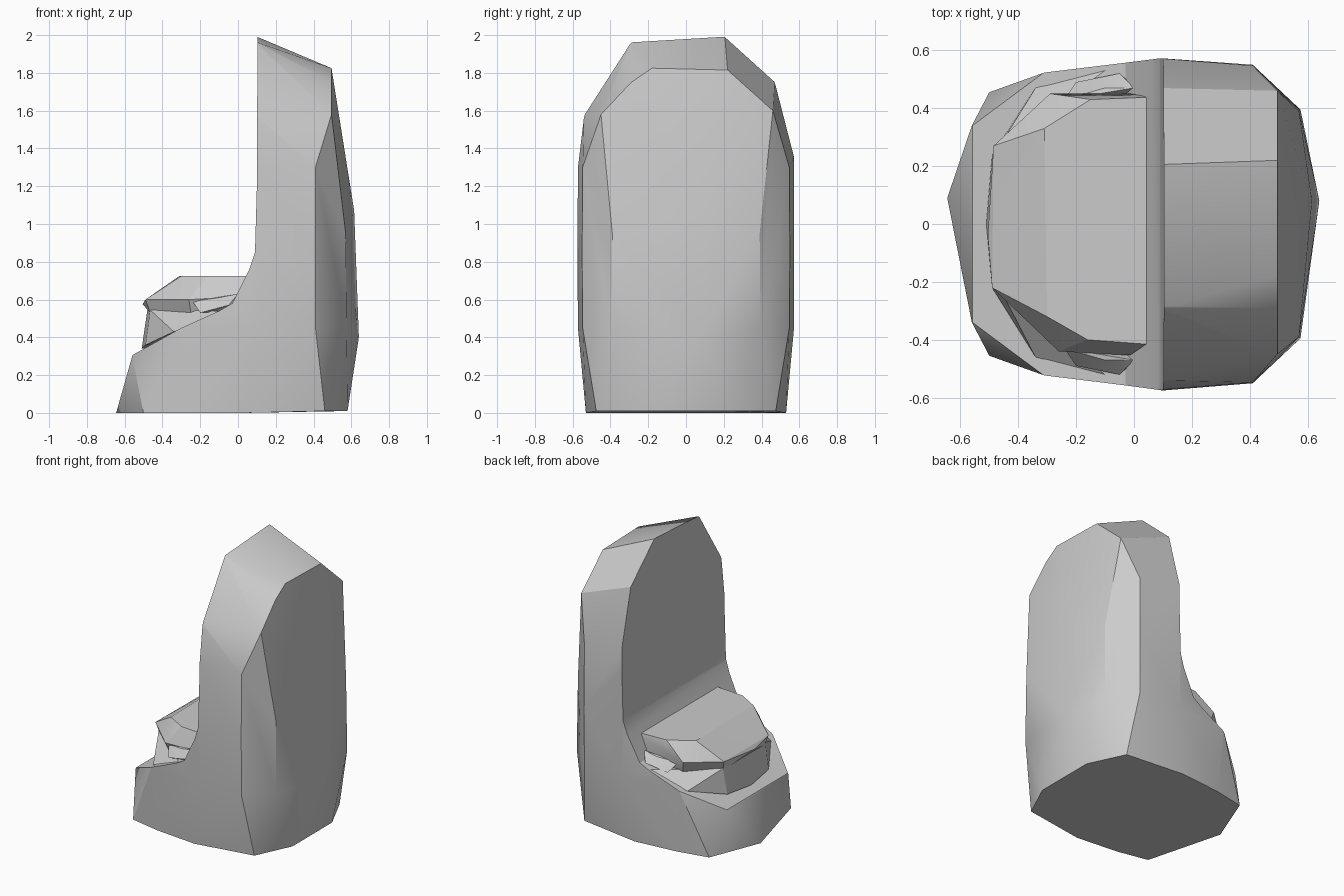
import bpy, bmesh, math

if "Cube" in bpy.data.objects:
    bpy.data.objects.remove(bpy.data.objects["Cube"])


def finish(obj, angle):
    bpy.ops.object.select_all(action='DESELECT')
    obj.select_set(True)
    bpy.context.view_layer.objects.active = obj
    bpy.ops.object.shade_smooth_by_angle(angle=math.radians(angle))


def make(name, bm):
    bmesh.ops.recalc_face_normals(bm, faces=bm.faces[:])
    mesh = bpy.data.meshes.new(name)
    bm.to_mesh(mesh)
    bm.free()
    obj = bpy.data.objects.new(name, mesh)
    bpy.context.collection.objects.link(obj)
    return obj


def hull(name, points):
    """Faceted convex block through the given points."""
    bm = bmesh.new()
    for p in points:
        bm.verts.new(p)
    res = bmesh.ops.convex_hull(bm, input=bm.verts[:])
    junk = {g for g in res['geom_interior'] + res['geom_unused']
            if isinstance(g, bmesh.types.BMVert)}
    if junk:
        bmesh.ops.delete(bm, geom=list(junk), context='VERTS')
    bmesh.ops.dissolve_limit(bm, angle_limit=math.radians(1),
                             verts=bm.verts[:], edges=bm.edges[:])
    return make(name, bm)


def pair(x, y, z):
    return [(x, y, z), (x, -y, z)]


# Shell: base ring, bulging middle rings, sloped crown
shell_pts = [(-0.645, 0.09, 0), (0.64, 0.08, 0.40), (0.615, 0.08, 1.07)]
shell_pts += pair(-0.5, 0.455, 0) + pair(-0.28, 0.5, 0) + pair(0.03, 0.53, 0)
shell_pts += pair(0.46, 0.475, 0.01) + pair(0.58, 0.22, 0.01)
shell_pts += pair(-0.56, 0.34, 0.30) + pair(-0.31, 0.523, 0.45)
shell_pts += pair(-0.04, 0.557, 0.58)
for z, d in ((0.45, 0), (0.85, 0.003), (1.3, 0)):
    shell_pts += pair(0.1, 0.572 + d, z) + pair(0.41, 0.547 + d, z)
shell_pts += pair(0.575, 0.395, 0.45) + pair(0.57, 0.39, 0.95)
crown_front = [(-0.54, 1.58), (-0.29, 1.97), (0.205, 2.0), (0.47, 1.76), (0.573, 1.36)]
crown_back = [(-0.45, 1.58), (-0.29, 1.75), (-0.18, 1.825), (0.22, 1.815), (0.46, 1.6)]
shell_pts += [(0.08, y, z) for y, z in crown_front]
shell_pts += [(0.495, y, z) for y, z in crown_back]
shell = hull("shell", shell_pts)

# Side profile that carves out the seat and backrest
profile = [(0.104, 2.2), (0.1, 1.2), (0.09, 0.85), (0.06, 0.76), (-0.03, 0.58),
           (-0.10, 0.54), (-0.30, 0.45), (-0.57, 0.30), (-1.0, 0.06), (-1.0, 2.2)]
bm = bmesh.new()
face = bm.faces.new([bm.verts.new((x, -1, z)) for x, z in profile])
ext = bmesh.ops.extrude_face_region(bm, geom=[face])
bmesh.ops.translate(bm, vec=(0, 2, 0),
                    verts=[g for g in ext['geom'] if isinstance(g, bmesh.types.BMVert)])
cutter = make("seat_cutter", bm)
cutter.hide_render = True

mod = shell.modifiers.new("seat_cut", 'BOOLEAN')
mod.operation = 'DIFFERENCE'
mod.solver = 'EXACT'
mod.object = cutter
bpy.context.view_layer.objects.active = shell
bpy.ops.object.modifier_apply(modifier=mod.name)
bpy.data.objects.remove(cutter, do_unlink=True)
finish(shell, 30)

# Seat block under the cushion
seat = hull("seat_block", [
    (-0.51, 0.0, 0.34), (-0.49, 0.24, 0.36), (-0.49, -0.22, 0.36),
    (-0.47, 0.26, 0.545), (-0.465, -0.22, 0.545), (-0.48, -0.03, 0.545),
    (-0.34, 0.47, 0.43), (-0.34, -0.46, 0.43),
    (-0.10, 0.53, 0.54), (-0.10, -0.52, 0.54),
    (0.10, 0.53, 0.54), (0.10, -0.52, 0.54),
    (0.10, 0.5, 0.38), (0.10, -0.5, 0.38)])
finish(seat, 20)

# Cushion with a bevelled front and steep sides
cushion = hull("cushion", [
    (-0.31, 0.33, 0.725), (-0.15, 0.43, 0.725), (0.11, 0.44, 0.725),
    (0.11, -0.42, 0.725), (-0.16, -0.40, 0.725), (-0.30, -0.32, 0.725),
    (-0.485, 0.27, 0.60), (-0.29, 0.45, 0.61), (0.11, 0.45, 0.62),
    (0.11, -0.46, 0.62), (-0.26, -0.44, 0.60), (-0.49, -0.22, 0.60), (-0.505, -0.04, 0.575),
    (-0.465, 0.25, 0.53), (-0.465, -0.21, 0.53),
    (-0.27, 0.42, 0.53), (-0.25, -0.41, 0.53),
    (0.11, 0.44, 0.53), (0.11, -0.43, 0.53)])
finish(cushion, 20)

# Thin padding strips beside the cushion
for side in (-1, 1):
    strip = hull("side_pad_right" if side < 0 else "side_pad_left", [
        (-0.24, side * 0.43, 0.59), (-0.10, side * 0.47, 0.61), (0.0, side * 0.47, 0.63),
        (-0.05, side * 0.52, 0.57), (-0.20, side * 0.49, 0.53), (0.05, side * 0.44, 0.54)])
    finish(strip, 20)
